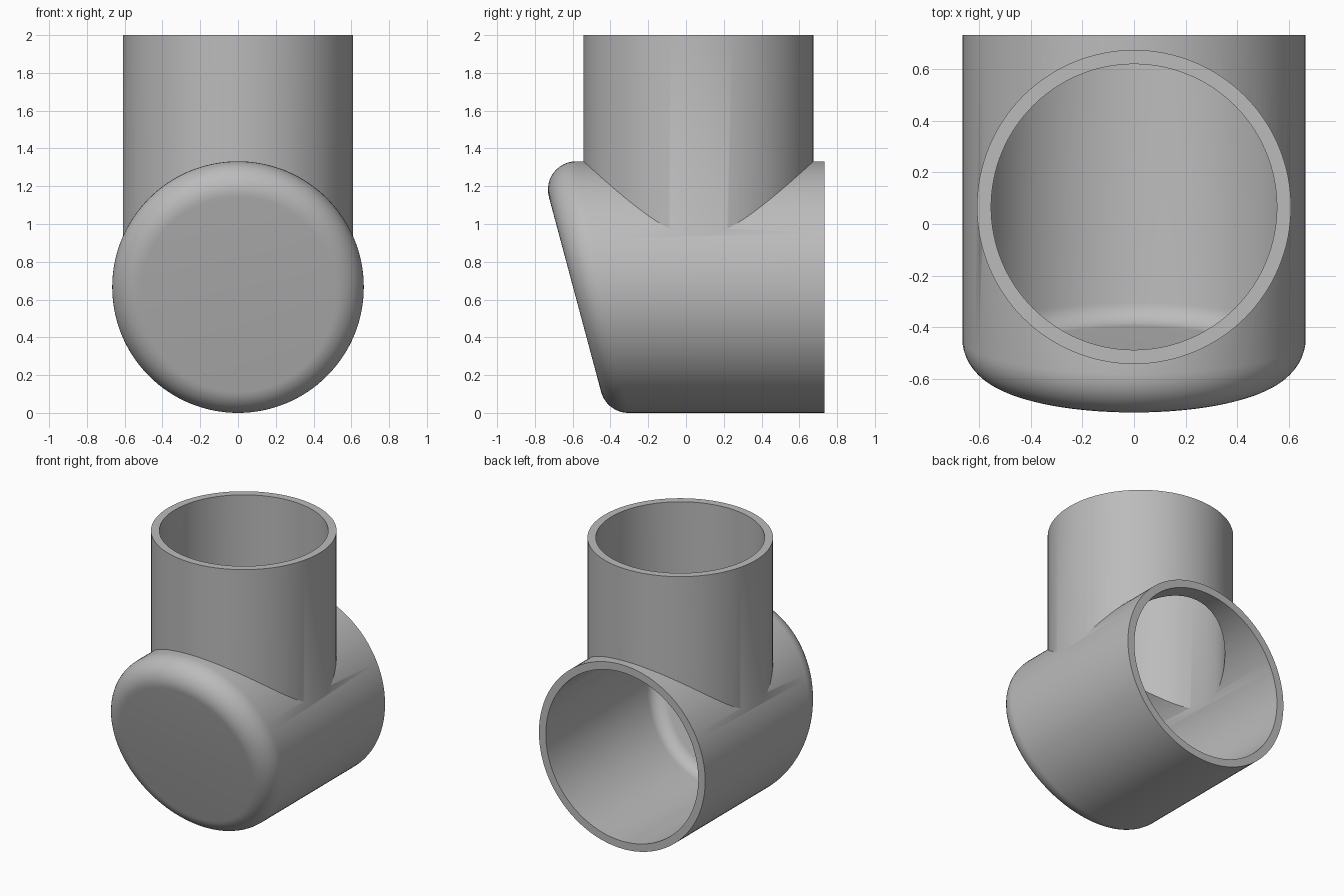
import bpy, bmesh
from math import cos, sin, tan, pi, radians
from mathutils import Vector

cube = bpy.data.objects.get("Cube")
if cube:
    bpy.data.objects.remove(cube, do_unlink=True)

SEG = 128
WALL = 0.055
R_MAIN, FILLET = 0.666, 0.15      # horizontal pipe and its rounded cap edge
R_NECK, NECK_Y = 0.609, 0.066     # upright pipe
BACK, TOP = 0.732, 2.0
TILT = radians(15)
CAP_MID = -0.598                  # cap plane on the pipe axis
NORMAL = Vector((0, -cos(TILT), -sin(TILT)))

grey = bpy.data.materials.new("plain_grey")
grey.use_nodes = True
grey.diffuse_color = (0.5, 0.5, 0.5, 1)
grey.node_tree.nodes["Principled BSDF"].inputs["Base Color"].default_value = (0.5, 0.5, 0.5, 1)


def loft(name, rings):
    """Closed solid through a list of rings, with flat ends."""
    bm = bmesh.new()
    rows = [[bm.verts.new(p) for p in ring] for ring in rings]
    for a, b in zip(rows, rows[1:]):
        for i in range(SEG):
            j = (i + 1) % SEG
            bm.faces.new((a[i], a[j], b[j], b[i]))
    bm.faces.new(rows[0])
    bm.faces.new(rows[-1])
    bmesh.ops.recalc_face_normals(bm, faces=bm.faces)
    mesh = bpy.data.meshes.new(name)
    bm.to_mesh(mesh)
    bm.free()
    mesh.materials.append(grey)
    obj = bpy.data.objects.new(name, mesh)
    bpy.context.collection.objects.link(obj)
    return obj


def capped_pipe(name, inset, back, steps=12):
    """Horizontal solid with a slanted cap and rolling-ball rounded edge."""
    angles = [2 * pi * i / SEG for i in range(SEG)]
    radials = [Vector((cos(a), 0, sin(a))) for a in angles]
    axis = Vector((0, 0, R_MAIN))
    rings = [[axis + d * (R_MAIN - inset) + Vector((0, back, 0)) for d in radials]]
    for s in range(steps + 1):
        ring = []
        for d in radials:
            centre = axis + d * (R_MAIN - FILLET)
            centre.y = CAP_MID + FILLET / cos(TILT) - tan(TILT) * (centre.z - R_MAIN)
            ring.append(centre + d.slerp(NORMAL, s / steps) * (FILLET - inset))
        rings.append(ring)
    return loft(name, rings)


def upright(name, radius, bottom, top):
    return loft(name, [[Vector((radius * cos(2 * pi * i / SEG),
                                NECK_Y + radius * sin(2 * pi * i / SEG), z))
                        for i in range(SEG)] for z in (bottom, top)])


# Outer solids joined, then both bores removed
pipe = capped_pipe("pipe_elbow", 0, BACK)
tools = [
    (upright("neck_solid", R_NECK, 0.7, TOP), 'UNION'),
    (capped_pipe("main_bore", WALL, BACK + 0.1), 'DIFFERENCE'),
    (upright("neck_bore", R_NECK - WALL, 0.75, TOP + 0.1), 'DIFFERENCE'),
]
for tool, operation in tools:
    tool.hide_render = True
    mod = pipe.modifiers.new(tool.name, 'BOOLEAN')
    mod.operation = operation
    mod.solver = 'EXACT'
    mod.object = tool

# Bake the cuts and drop the helpers
bpy.context.view_layer.update()
baked = bpy.data.meshes.new_from_object(pipe.evaluated_get(bpy.context.evaluated_depsgraph_get()))
pipe.modifiers.clear()
pipe.data = baked
for tool, _ in tools:
    bpy.data.objects.remove(tool, do_unlink=True)

bpy.ops.object.select_all(action='DESELECT')
pipe.select_set(True)
bpy.context.view_layer.objects.active = pipe
bpy.ops.object.shade_smooth_by_angle(angle=radians(30))
